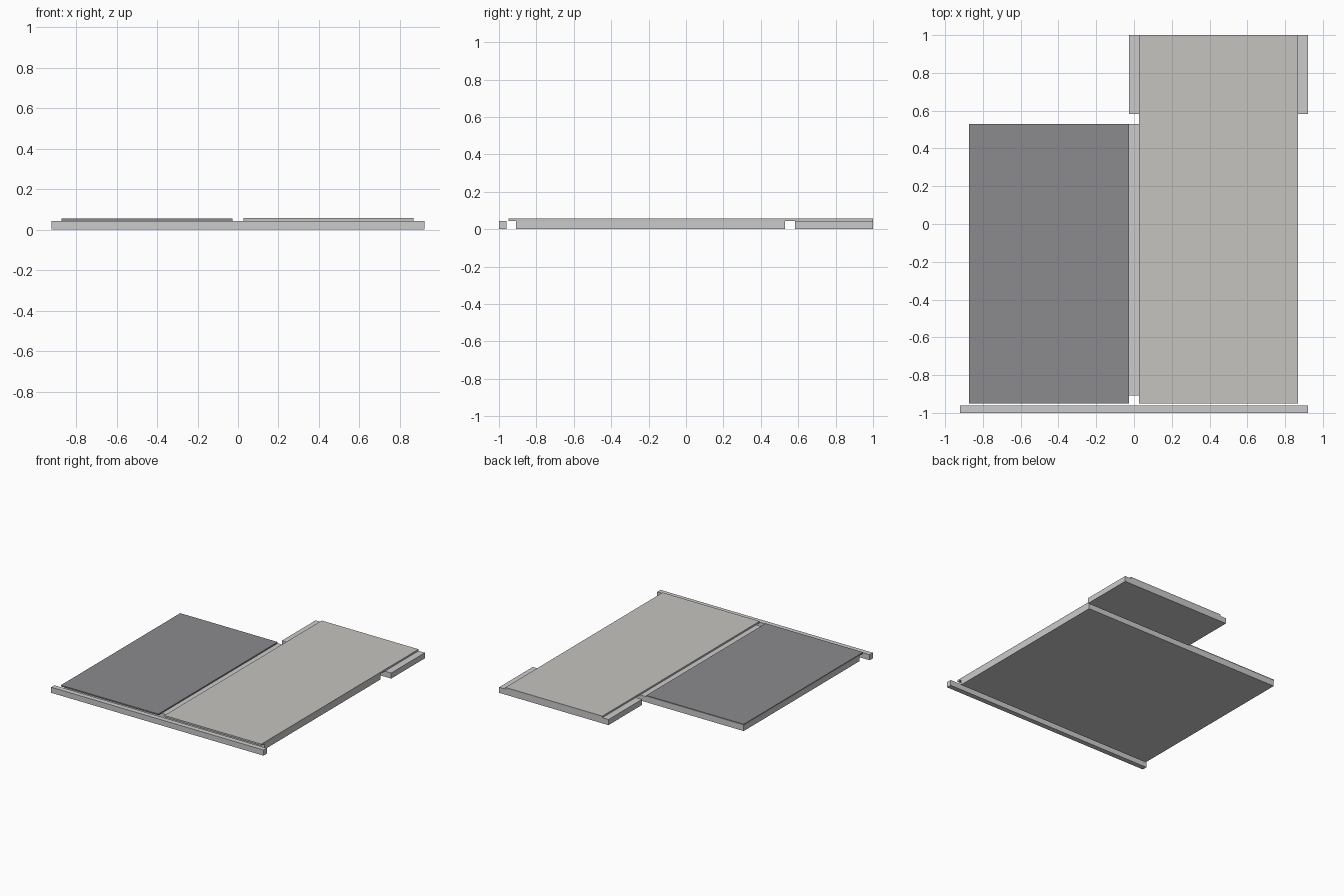
import bpy, bmesh
from mathutils import Vector

if "Cube" in bpy.data.objects:
    bpy.data.objects.remove(bpy.data.objects["Cube"])


def material(name, rgb):
    mat = bpy.data.materials.new(name)
    mat.diffuse_color = (*rgb, 1)
    mat.use_nodes = True
    mat.node_tree.nodes["Principled BSDF"].inputs["Base Color"].default_value = mat.diffuse_color
    return mat


def box(name, x, y, z, mat=None):
    """Box spanning the given (low, high) ranges."""
    bm = bmesh.new()
    bmesh.ops.create_cube(bm, size=1)
    spans = (x, y, z)
    size = Vector([b - a for a, b in spans])
    mid = Vector([(a + b) / 2 for a, b in spans])
    bmesh.ops.scale(bm, vec=size, verts=bm.verts)
    bmesh.ops.translate(bm, vec=mid, verts=bm.verts)
    mesh = bpy.data.meshes.new(name)
    bm.to_mesh(mesh)
    bm.free()
    obj = bpy.data.objects.new(name, mesh)
    bpy.context.collection.objects.link(obj)
    if mat:
        mesh.materials.append(mat)
    return obj


BASE = (0, 0.044)

# Grey base: front strip, main slab and rear slab, separated by narrow gaps
box("front_strip", (-0.922, 0.922), (-1.0, -0.96), BASE)
box("main_slab", (-0.872, 0.868), (-0.908, 0.53), BASE)
box("rear_slab", (-0.027, 0.922), (0.583, 1.0), BASE)

# Thin panels lying on the base
dark = material("dark_grey", (0.26, 0.26, 0.27))
pale = material("pale_stone", (0.56, 0.55, 0.52))
box("short_panel", (-0.873, -0.026), (-0.95, 0.53), (0.044, 0.054), dark)
box("long_panel", (0.026, 0.868), (-0.95, 1.0), (0.044, 0.057), pale)
